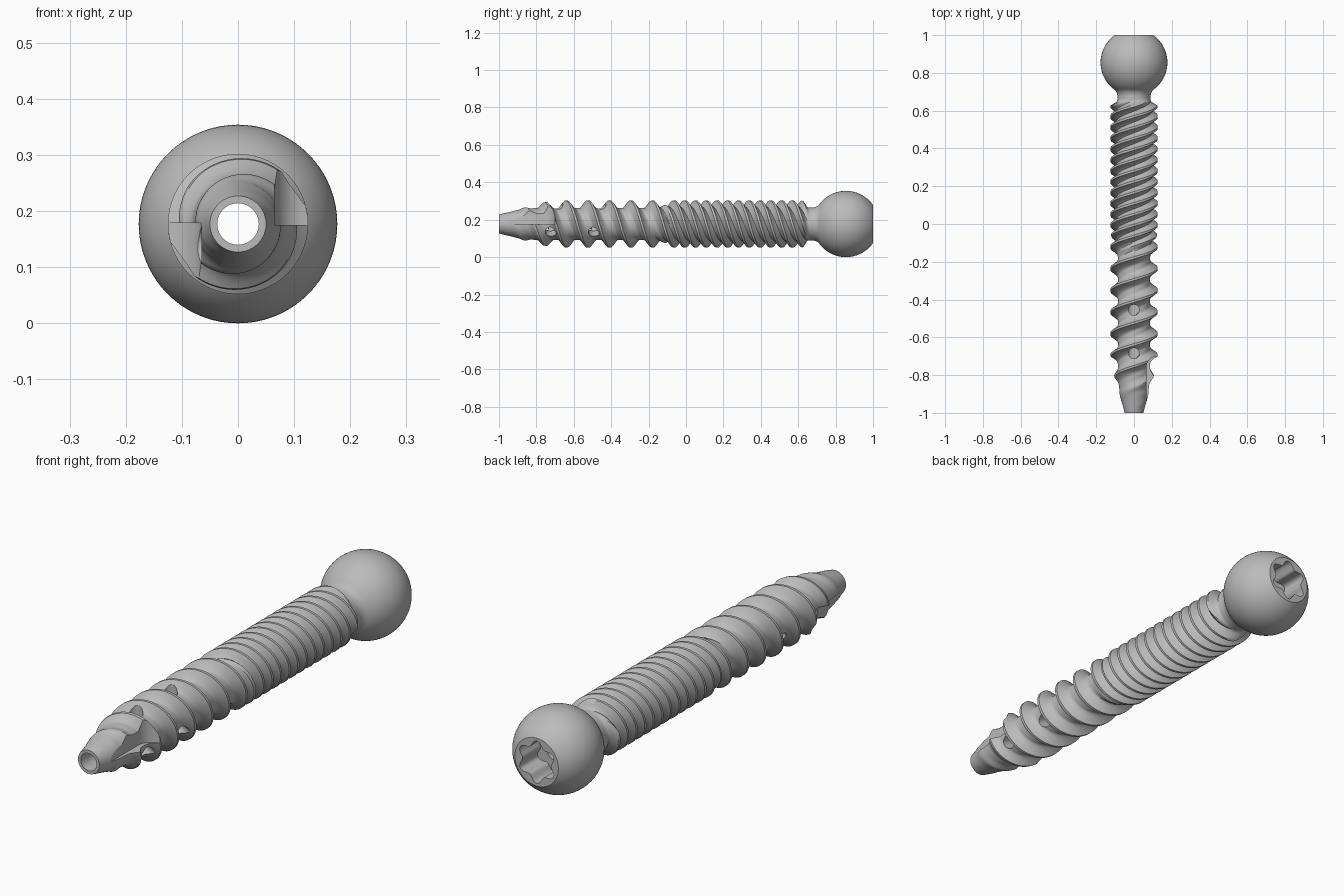
import bpy, bmesh
from math import sin, cos, pi, radians, floor
from mathutils import Matrix

if "Cube" in bpy.data.objects:
    bpy.data.objects.remove(bpy.data.objects["Cube"])

AXIS_Z = 0.177      # height of the screw axis, also the ball radius
BALL_Y = 0.855
BORE = 0.037
SEG = 72
LEAD = 0.23         # advance per turn
PITCH = LEAD / 4    # crest spacing of the fine rear thread
STEP = PITCH / 10   # mesh rows per fine crest
CREST_Y = -0.524    # a crest passes the top of the shank here
TIP_Y, SPLIT_Y, NECK_Y = -1.0, -0.38, 0.68

ROOT = [(-1, .05), (-.9, .075), (-.8, .086), (-.17, .086), (0, .095),
        (.6, .095), (.65, .088), (.68, .088)]
CREST = [(-1, .05), (-.9, .078), (-.78, .112), (-.7, .125),
         (.625, .125), (.655, .088), (.68, .088)]


def lerp_table(table, y):
    for (y0, r0), (y1, r1) in zip(table, table[1:]):
        if y <= y1:
            return r0 + (r1 - r0) * (y - y0) / (y1 - y0)
    return table[-1][1]


def ridge(w, half, power):
    """Thread section: narrow flat crest with concave flanks."""
    if w <= STEP + 1e-6:
        return 1.0
    return max(0.0, (half - w) / (half - STEP)) ** power


def thread_radius(y, s):
    """Two coarse starts in front, with two more rising between them behind."""
    t = min(1, max(0, (y + 0.17) / 0.14))
    t = t * t * (3 - 2 * t)
    u = s / (2 * PITCH)
    main = abs(u - floor(u + 0.5)) * 2 * PITCH
    between = PITCH - main
    h = (1 - t) * ridge(main, 0.042, 1.6) + t * ridge(main, PITCH / 2, 1.25)
    h = max(h, t * ridge(between, PITCH / 2, 1.25))
    root = lerp_table(ROOT, y)
    return root + (lerp_table(CREST, y) - root) * h


def polar(y, r, a):
    return (r * sin(a), y, AXIS_Z + r * cos(a))


def ring(y, radius):
    angles = [2 * pi * (i % SEG) / SEG for i in range(SEG + 1)]
    return [polar(y, radius(a) if callable(radius) else radius, a) for a in angles]


def threaded_rows(start, end):
    """Rows that follow the helix, clamped to flat rings at both ends."""
    first = floor((start - LEAD - CREST_Y) / STEP) - 1
    last = floor((end - CREST_Y) / STEP) + 2
    rows = []
    for j in range(first, last + 1):
        row = []
        for i in range(SEG + 1):
            turn = LEAD * i / SEG
            y = min(end, max(start, CREST_Y + j * STEP + turn))
            r = thread_radius(y, y - CREST_Y - turn)
            row.append(polar(y, r, 2 * pi * (i % SEG) / SEG))
        rows.append(row)
    return rows


def skin(bm, rows):
    """Join rows of points into a sheet of quads."""
    grid = [[bm.verts.new(p) for p in row] for row in rows]
    for lo, hi in zip(grid, grid[1:]):
        for i in range(len(lo) - 1):
            bm.faces.new((lo[i], lo[i + 1], hi[i + 1], hi[i]))


def finish(bm, name):
    """Weld and orient a solid, then add it to the scene."""
    bmesh.ops.remove_doubles(bm, verts=bm.verts, dist=1e-5)
    bmesh.ops.recalc_face_normals(bm, faces=bm.faces)
    mesh = bpy.data.meshes.new(name)
    bm.to_mesh(mesh)
    bm.free()
    obj = bpy.data.objects.new(name, mesh)
    bpy.context.collection.objects.link(obj)
    return obj


# Front shank: coarse thread, tapered tip and central bore
bm = bmesh.new()
rows = threaded_rows(TIP_Y, SPLIT_Y)
skin(bm, rows + [ring(SPLIT_Y, BORE), ring(TIP_Y, BORE), rows[0]])
front_shank = finish(bm, "front_shank")

# Rear shank: fine thread, flared neck, ball head and six-lobed drive socket
profile = [(.692, .0905), (.702, .095)]
for k in range(31):
    phi = radians(-55 + 110 * k / 30)
    profile.append((BALL_Y + AXIS_Z * sin(phi), AXIS_Z * cos(phi)))
back_y = profile[-1][0]
lobes = lambda a: 0.078 + 0.012 * cos(6 * a)
profile += [(back_y, lobes), (.88, lobes), (.88, BORE), (SPLIT_Y, BORE)]
bm = bmesh.new()
rows = threaded_rows(SPLIT_Y, NECK_Y)
skin(bm, rows + [ring(y, r) for y, r in profile] + [rows[0]])
rear_shank = finish(bm, "rear_shank_and_ball_head")

# Cutter: two opposite cutting flutes with rounded ends
outline = [(.065, -.97), (.2, -.97), (.2, -.7), (.125, -.7)]
for k in range(1, 9):
    b = pi / 2 * k / 8
    outline.append((.125 - .06 * sin(b), -.76 + .06 * cos(b)))
bm = bmesh.new()
for side in (1, -1):
    levels = [[(side * x, y, AXIS_Z + side * z) for x, y in outline]
              for z in (-.002, .15)]
    skin(bm, [level + level[:1] for level in levels])
    for level in levels:
        bm.faces.new([bm.verts.new(p) for p in level])
flutes = finish(bm, "flute_cutter")

# Cutter: two groups of three side ports, set in the thread valleys
bm = bmesh.new()
for start in (-.455, -.685):
    for k in range(3):
        place = (Matrix.Translation((0, start - k * LEAD / 6, AXIS_Z))
                 @ Matrix.Rotation(2 * pi * k / 3, 4, 'Y')
                 @ Matrix.Translation((0, 0, 0.108)))
        bmesh.ops.create_cone(bm, cap_ends=True, segments=20, radius1=.0285,
                              radius2=.0285, depth=.18, matrix=place)
ports = finish(bm, "port_cutter")

# Cut the front shank, then drop the cutters
bpy.context.view_layer.objects.active = front_shank
for cutter in (flutes, ports):
    cutter.hide_render = True
    mod = front_shank.modifiers.new(cutter.name, 'BOOLEAN')
    mod.operation = 'DIFFERENCE'
    mod.solver = 'EXACT'
    mod.object = cutter
    bpy.ops.object.modifier_apply(modifier=mod.name)
    bpy.data.objects.remove(cutter)

# Plain grey metal
metal = bpy.data.materials.new("grey_metal")
metal.use_nodes = True
grey = (0.5, 0.5, 0.5, 1)
metal.diffuse_color = grey
metal.node_tree.nodes["Principled BSDF"].inputs["Base Color"].default_value = grey

# Smooth surfaces with sharp crests and cut edges
bpy.ops.object.select_all(action='DESELECT')
for part in (front_shank, rear_shank):
    part.data.materials.clear()
    part.data.materials.append(metal)
    part.select_set(True)
bpy.ops.object.shade_smooth_by_angle(angle=radians(32))
